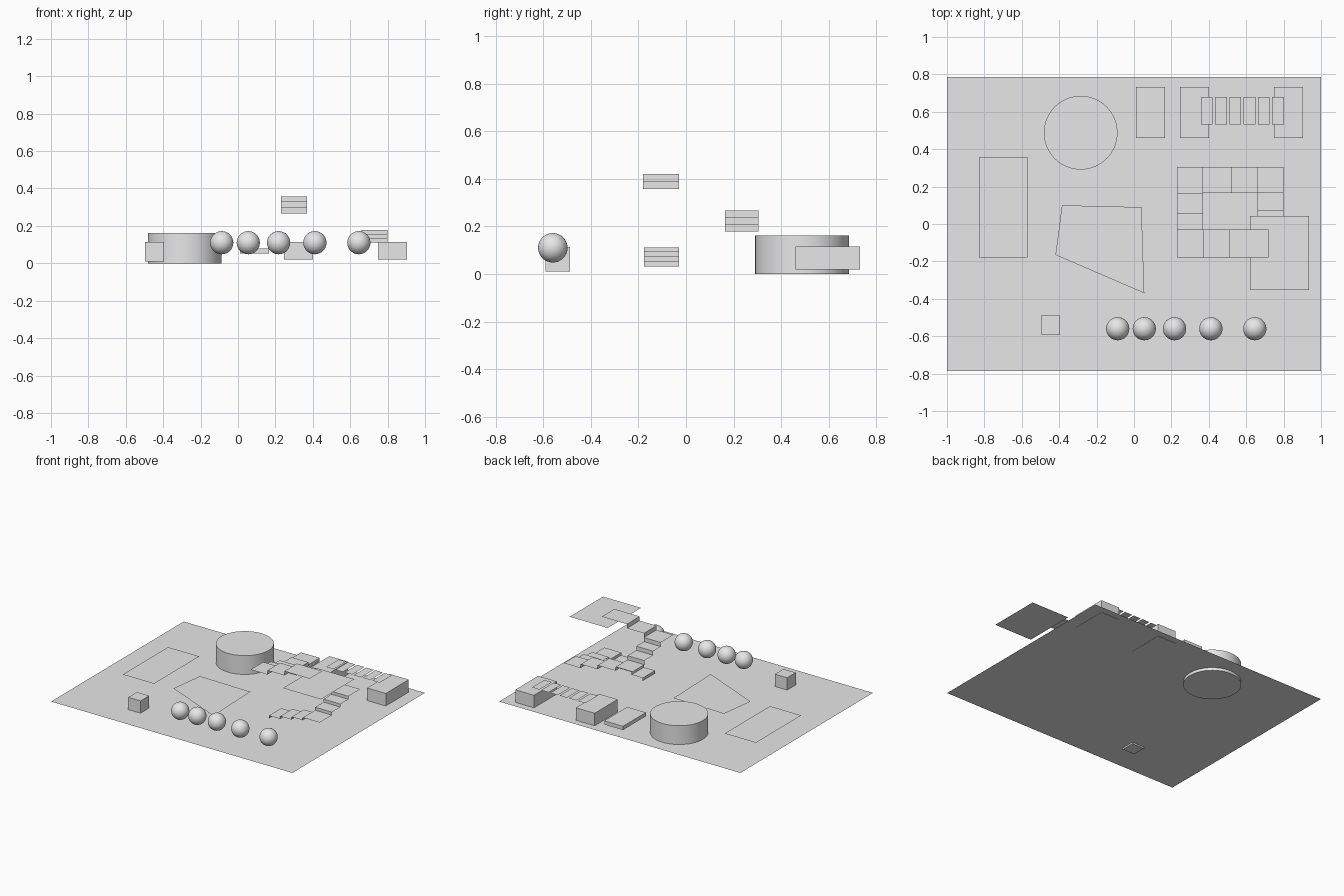
import bpy
import bmesh
from mathutils import Matrix, Vector

cube = bpy.data.objects.get("Cube")
if cube:
    bpy.data.objects.remove(cube, do_unlink=True)

grey = bpy.data.materials.new("plain grey")
grey.use_nodes = True
grey.diffuse_color = (0.8, 0.8, 0.8, 1)
grey.node_tree.nodes["Principled BSDF"].inputs["Base Color"].default_value = (0.8, 0.8, 0.8, 1)


def finish(name, bm, smooth=False):
    mesh = bpy.data.meshes.new(name)
    bm.to_mesh(mesh)
    bm.free()
    mesh.materials.append(grey)
    obj = bpy.data.objects.new(name, mesh)
    bpy.context.collection.objects.link(obj)
    if smooth:
        bpy.ops.object.select_all(action='DESELECT')
        obj.select_set(True)
        bpy.context.view_layer.objects.active = obj
        bpy.ops.object.shade_smooth_by_angle()
    return obj


def add_face(bm, points):
    bm.faces.new([bm.verts.new(p) for p in points])


def box(name, x, y, z):
    bm = bmesh.new()
    spans = (x, y, z)
    size = Matrix.Diagonal([b - a for a, b in spans] + [1])
    centre = Matrix.Translation(Vector([(a + b) / 2 for a, b in spans]))
    bmesh.ops.create_cube(bm, size=1, matrix=centre @ size)
    return finish(name, bm)


def sheet(name, outline, z):
    bm = bmesh.new()
    add_face(bm, [(x, y, z) for x, y in outline])
    return finish(name, bm)


def rect(x, y):
    return [(x[0], y[0]), (x[1], y[0]), (x[1], y[1]), (x[0], y[1])]


def flight(name, axis, side, edges, base, top):
    """Open flight of risers and treads, climbing evenly along the edges."""
    bm = bmesh.new()
    count = len(edges) - 1
    rise = (top - base) / count

    def point(along, across, z):
        return (along, across, z) if axis == "x" else (across, along, z)

    a, b = side
    for i in range(count):
        low, high = base + i * rise, base + (i + 1) * rise
        e, f = edges[i], edges[i + 1]
        add_face(bm, [point(e, a, low), point(e, b, low), point(e, b, high), point(e, a, high)])
        add_face(bm, [point(e, a, high), point(f, a, high), point(f, b, high), point(e, b, high)])
    bmesh.ops.remove_doubles(bm, verts=bm.verts, dist=0.0001)
    bmesh.ops.recalc_face_normals(bm, faces=bm.faces)
    # Treads face upward
    if sum(f.normal.z for f in bm.faces) < 0:
        bmesh.ops.reverse_faces(bm, faces=bm.faces)
    return finish(name, bm)


# Ground and thin surface patches
sheet("ground", rect((-1, 1), (-0.785, 0.785)), 0.021)
sheet("rectangular_patch", rect((-0.83, -0.57), (-0.18, 0.357)), 0.038)
sheet("slanted_patch", [(-0.42, -0.165), (0.055, -0.37), (0.04, 0.09), (-0.385, 0.1)], 0.038)

# Round platform
bm = bmesh.new()
bmesh.ops.create_cone(bm, cap_ends=True, segments=64, radius1=0.197, radius2=0.197,
                      depth=0.162, matrix=Matrix.Translation((-0.285, 0.488, 0.081)))
finish("round_platform", bm, smooth=True)

# Small block and row of balls
box("small_block", (-0.497, -0.395), (-0.59, -0.488), (0.01, 0.113))
for i, x in enumerate((-0.087, 0.055, 0.217, 0.411, 0.646)):
    bm = bmesh.new()
    bmesh.ops.create_uvsphere(bm, u_segments=32, v_segments=16, radius=0.062,
                              matrix=Matrix.Translation((x, -0.56, 0.11)))
    finish(f"ball_{i + 1}", bm, smooth=True)

# Bridge: low slab, two piers and thin planks
box("low_slab", (0.01, 0.165), (0.46, 0.732), (0.052, 0.08))
box("inner_pier", (0.245, 0.4), (0.46, 0.732), (0.019, 0.115))
box("outer_pier", (0.748, 0.903), (0.46, 0.732), (0.019, 0.115))
for i in range(6):
    x = 0.358 + i * 0.0762
    sheet(f"bridge_plank_{i + 1}", rect((x, x + 0.062), (0.533, 0.68)), 0.14)

# Square spiral stair and its upper landing
flight("first_flight", "x", (-0.176, -0.03), (0.38, 0.473, 0.567, 0.66, 0.8), 0.032, 0.112)
flight("second_flight", "y", (0.66, 0.8), (-0.03, 0.07, 0.165, 0.305), 0.112, 0.179)
flight("third_flight", "x", (0.165, 0.305), (0.66, 0.52, 0.37, 0.23), 0.179, 0.266)
flight("fourth_flight", "y", (0.23, 0.37), (0.165, 0.06, -0.03, -0.18), 0.266, 0.358)
flight("fifth_flight", "x", (-0.18, -0.03), (0.37, 0.51, 0.72), 0.358, 0.421)
sheet("upper_landing", rect((0.62, 0.935), (-0.353, 0.042)), 0.39)
